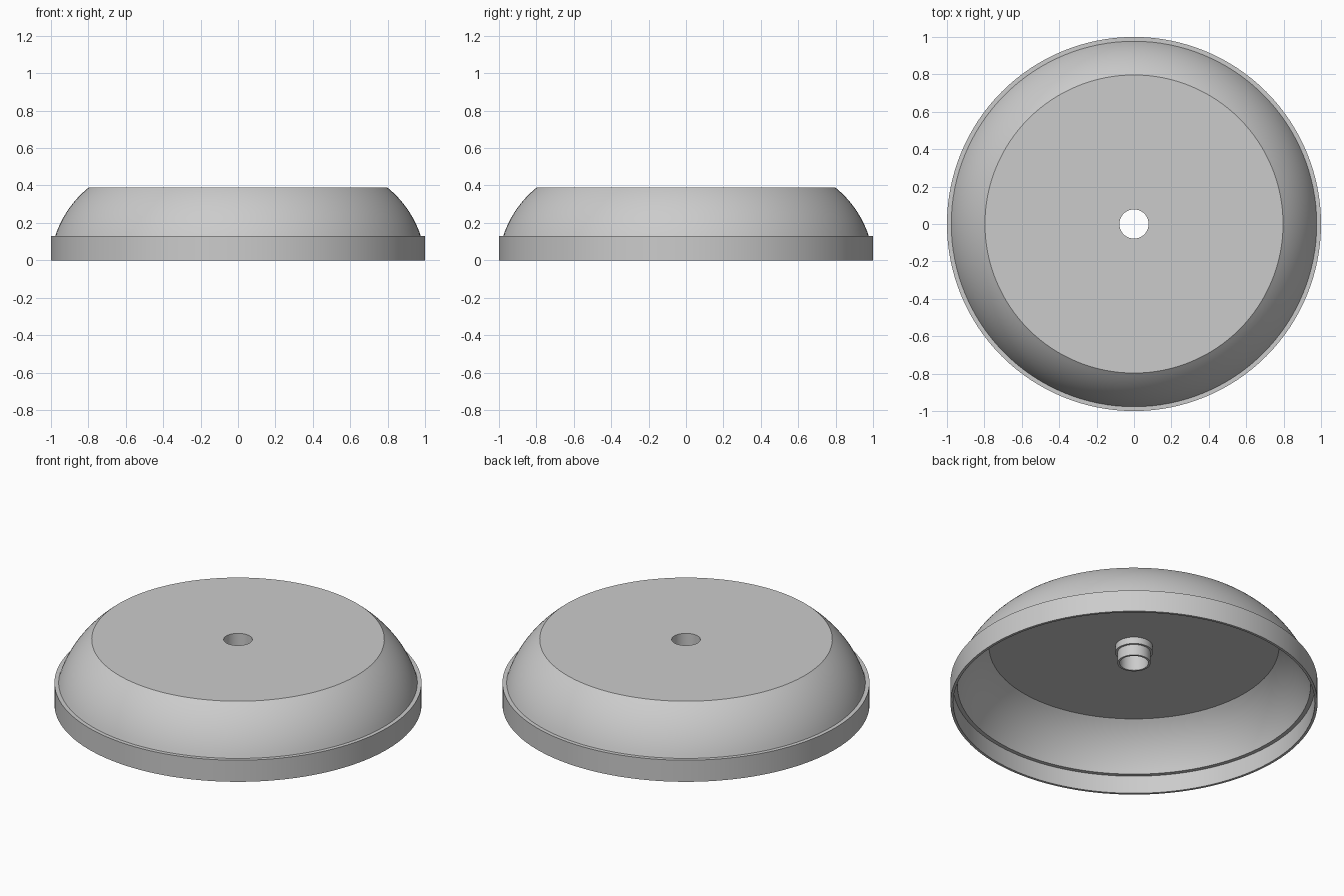
import bpy
import math

SEGMENTS = 128

cube = bpy.data.objects.get("Cube")
if cube:
    bpy.data.objects.remove(cube, do_unlink=True)

# One plain grey finish
grey = bpy.data.materials.new("plain grey")
grey.use_nodes = True
colour = (0.6, 0.6, 0.6, 1)
grey.diffuse_color = colour
grey.node_tree.nodes["Principled BSDF"].inputs["Base Color"].default_value = colour


def arc(start, end, radius, steps=14):
    """Points on an outward-bulging arc between two (r, z) points."""
    dr, dz = end[0] - start[0], end[1] - start[1]
    chord = math.hypot(dr, dz)
    half = math.asin(chord / (2 * radius))
    middle = math.atan2(-dr, dz)
    cr = (start[0] + end[0]) / 2 - radius * math.cos(half) * math.cos(middle)
    cz = (start[1] + end[1]) / 2 - radius * math.cos(half) * math.sin(middle)
    angles = [middle - half + 2 * half * i / steps for i in range(steps + 1)]
    return [(cr + radius * math.cos(a), cz + radius * math.sin(a)) for a in angles]


def lathe(name, profile):
    """Spin a closed (r, z) profile, listed counter-clockwise, about the z axis."""
    count = len(profile)
    verts = []
    for s in range(SEGMENTS):
        a = 2 * math.pi * s / SEGMENTS
        verts += [(r * math.cos(a), r * math.sin(a), z) for r, z in profile]
    faces = []
    for s in range(SEGMENTS):
        here, there = s * count, (s + 1) % SEGMENTS * count
        for i in range(count):
            j = (i + 1) % count
            faces.append((here + i, there + i, there + j, here + j))
    mesh = bpy.data.meshes.new(name)
    mesh.from_pydata(verts, [], faces)
    mesh.materials.append(grey)
    obj = bpy.data.objects.new(name, mesh)
    bpy.context.collection.objects.link(obj)
    bpy.ops.object.select_all(action="DESELECT")
    obj.select_set(True)
    bpy.context.view_layer.objects.active = obj
    bpy.ops.object.shade_smooth_by_angle(angle=math.radians(25))
    return obj


# Outer skin: lip, ledge, curved shoulder, flat top
outer = [(0.985, 0), (1, 0), (1, 0.13)] + arc((0.977, 0.13), (0.797, 0.39), 0.55)

# Central hole with a stepped boss hanging under the top
boss = [(0.078, 0.39), (0.078, 0.25), (0.09, 0.25), (0.09, 0.315),
        (0.102, 0.315), (0.102, 0.355)]

# Inner skin: ceiling, curved wall, step above the lip
inner = arc((0.962, 0.107), (0.79, 0.355), 0.53)[::-1] + [(0.985, 0.107)]

lathe("domed_cover", outer + boss + inner)
